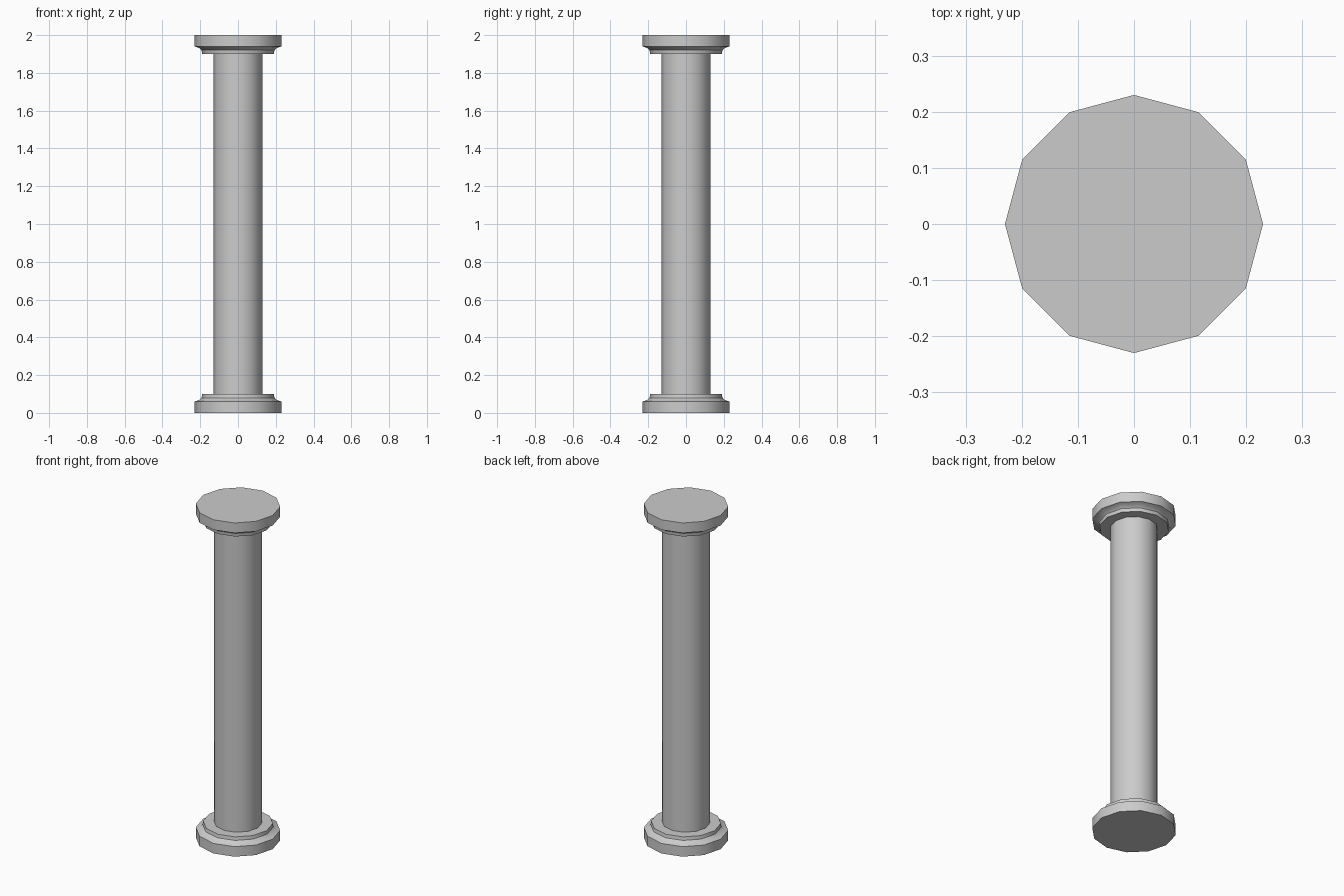
import bpy, bmesh, math

if "Cube" in bpy.data.objects:
    bpy.data.objects.remove(bpy.data.objects["Cube"])


def lathe(name, profile, sides):
    """Revolve (radius, z) points into a capped faceted solid."""
    bm = bmesh.new()
    rings = []
    for r, z in profile:
        rings.append([bm.verts.new((r * math.cos(2 * math.pi * i / sides),
                                    r * math.sin(2 * math.pi * i / sides), z))
                      for i in range(sides)])
    for a, b in zip(rings, rings[1:]):
        for i in range(sides):
            j = (i + 1) % sides
            bm.faces.new((a[i], a[j], b[j], b[i]))
    bm.faces.new(rings[0])
    bm.faces.new(rings[-1])
    bmesh.ops.recalc_face_normals(bm, faces=bm.faces)
    mesh = bpy.data.meshes.new(name)
    bm.to_mesh(mesh)
    bm.free()
    ob = bpy.data.objects.new(name, mesh)
    bpy.context.collection.objects.link(ob)
    bpy.ops.object.select_all(action='DESELECT')
    ob.select_set(True)
    bpy.context.view_layer.objects.active = ob
    bpy.ops.object.shade_smooth_by_angle(angle=math.radians(32))
    return ob


# stepped moulding, shared by the base and the upside-down capital
moulding = [(0.23, 0.0), (0.23, 0.06), (0.205, 0.068), (0.193, 0.08), (0.19, 0.10)]
lathe("base", moulding, 12)
lathe("capital", [(r, 2 - z) for r, z in reversed(moulding)], 12)

# plain round shaft
lathe("shaft", [(0.13, 0.09), (0.13, 1.91)], 12)
